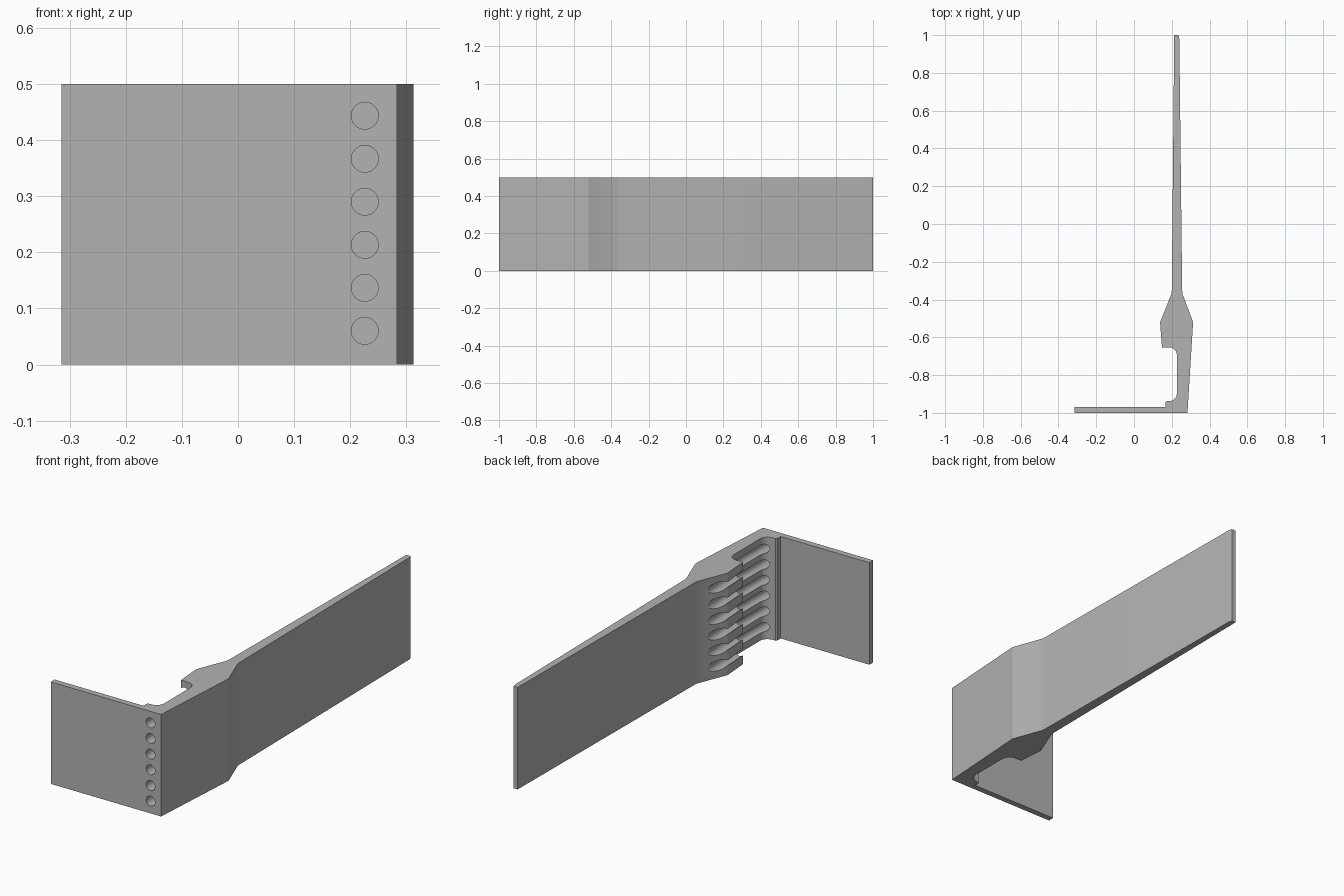
import bpy, bmesh, math
from mathutils import Vector

cube = bpy.data.objects.get("Cube")
if cube:
    bpy.data.objects.remove(cube, do_unlink=True)

HEIGHT = 0.5
HOLE_Z = [0.06 + 0.0767 * i for i in range(6)]

grey = bpy.data.materials.new("plain_grey")
grey.use_nodes = True
colour = (0.45, 0.45, 0.45, 1)
grey.diffuse_color = colour
grey.node_tree.nodes["Principled BSDF"].inputs["Base Color"].default_value = colour


def new_object(name, bm):
    bmesh.ops.recalc_face_normals(bm, faces=bm.faces)
    mesh = bpy.data.meshes.new(name)
    bm.to_mesh(mesh)
    bm.free()
    mesh.materials.append(grey)
    obj = bpy.data.objects.new(name, mesh)
    bpy.context.collection.objects.link(obj)
    return obj


def fillet(cx, cy, rx, ry, start, end, steps=6):
    """Points along an elliptical arc, angles in degrees."""
    angles = [math.radians(start + (end - start) * i / steps) for i in range(steps + 1)]
    return [(cx + rx * math.cos(a), cy + ry * math.sin(a)) for a in angles]


def bores(name, start, end, radius):
    """One row of round cutters running from start to end in plan."""
    bm = bmesh.new()
    for z in HOLE_Z:
        a, b = Vector((*start, z)), Vector((*end, z))
        turn = (b - a).to_track_quat('Z', 'Y').to_matrix().to_4x4()
        turn.translation = (a + b) / 2
        bmesh.ops.create_cone(bm, cap_ends=True, segments=32, radius1=radius,
                              radius2=radius, depth=(b - a).length, matrix=turn)
    obj = new_object(name, bm)
    obj.hide_render = True
    return obj


# Bracket plan: front plate, thick hooked block and long tapering arm
profile = [(-0.315, -1), (0.283, -1), (0.313, -0.52), (0.257, -0.37), (0.255, -0.35),
           (0.24, 0.98), (0.236, 1), (0.213, 1), (0.2, -0.35), (0.198, -0.37),
           (0.138, -0.52), (0.148, -0.653)]
profile += fillet(0.185, -0.693, 0.042, 0.04, 90, 0)
profile += fillet(0.185, -0.898, 0.042, 0.04, 0, -90)
profile += [(0.172, -0.938), (0.166, -0.945), (0.166, -0.97), (-0.315, -0.97)]

bm = bmesh.new()
base = bm.faces.new([bm.verts.new((x, y, 0)) for x, y in profile])
top = bmesh.ops.extrude_face_region(bm, geom=[base])["geom"]
bmesh.ops.translate(bm, vec=(0, 0, HEIGHT),
                    verts=[v for v in top if isinstance(v, bmesh.types.BMVert)])
bracket = new_object("hooked_bracket", bm)

# Bores through the plate and pocket wall, then open slots in the hook
cutters = [bores("plate_bores", (0.226, -1.05), (0.226, -0.6), 0.024),
           bores("hook_slots", (0.17, -0.7), (0.15, -0.36), 0.025)]
for cutter in cutters:
    mod = bracket.modifiers.new(cutter.name, 'BOOLEAN')
    mod.operation = 'DIFFERENCE'
    mod.solver = 'EXACT'
    mod.object = cutter

# Bake the cuts and drop the cutters
graph = bpy.context.evaluated_depsgraph_get()
baked = bpy.data.meshes.new_from_object(bracket.evaluated_get(graph))
bracket.modifiers.clear()
bracket.data = baked
for cutter in cutters:
    bpy.data.objects.remove(cutter, do_unlink=True)

# Smooth bores, crisp edges
bpy.ops.object.select_all(action='DESELECT')
bracket.select_set(True)
bpy.context.view_layer.objects.active = bracket
bpy.ops.object.shade_smooth_by_angle(angle=math.radians(20))
